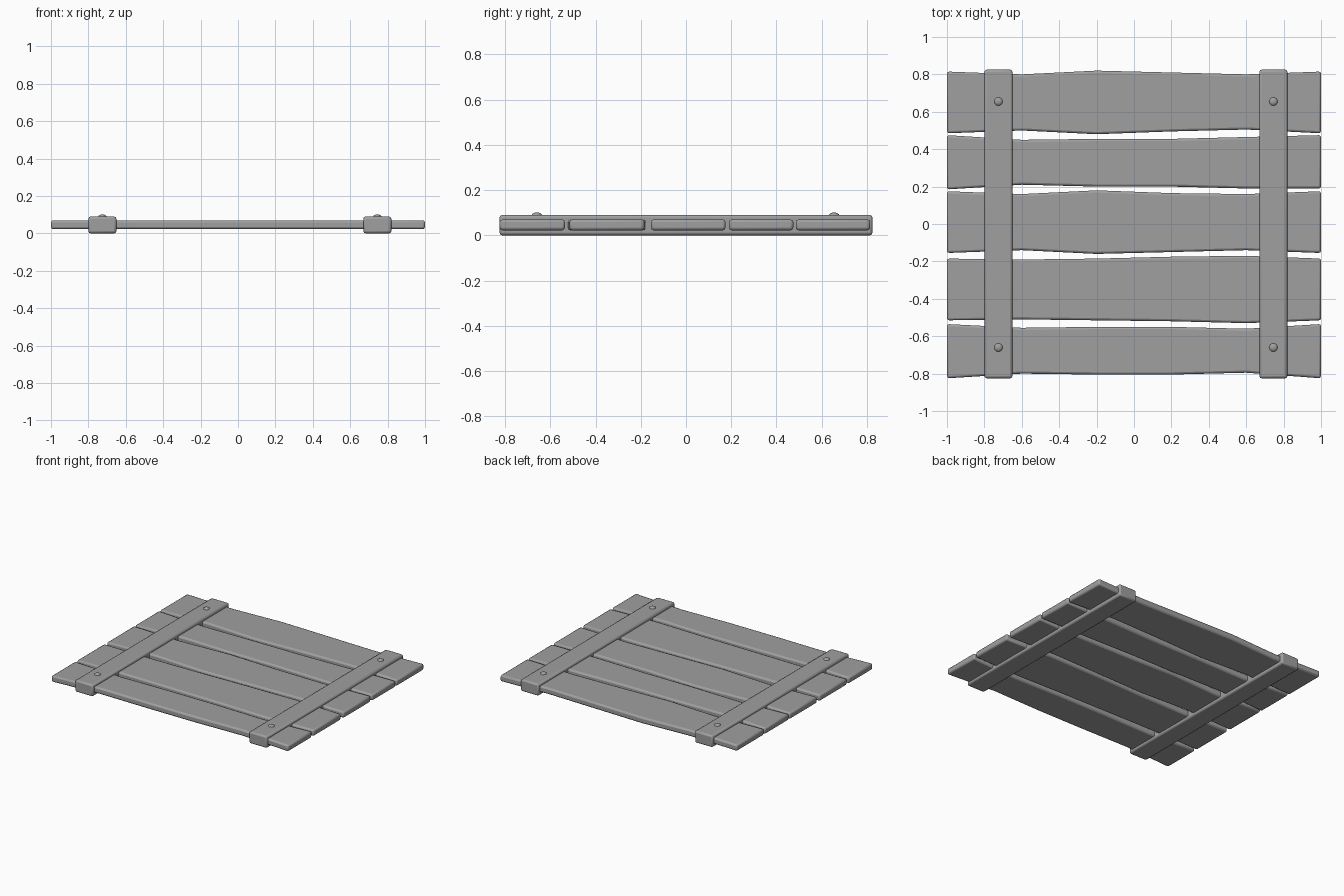
import bpy, bmesh
from math import radians

if "Cube" in bpy.data.objects:
    bpy.data.objects.remove(bpy.data.objects["Cube"], do_unlink=True)

grey = bpy.data.materials.new("weathered_grey")
grey.use_nodes = True
colour = (0.35, 0.35, 0.35, 1)
grey.diffuse_color = colour
grey.node_tree.nodes["Principled BSDF"].inputs["Base Color"].default_value = colour


def finish(bm, name, bevel=0, segments=2):
    """Turn a bmesh into a grey, softly bevelled object."""
    bmesh.ops.recalc_face_normals(bm, faces=bm.faces)
    mesh = bpy.data.meshes.new(name)
    bm.to_mesh(mesh)
    bm.free()
    mesh.materials.append(grey)
    obj = bpy.data.objects.new(name, mesh)
    bpy.context.collection.objects.link(obj)
    if bevel:
        mod = obj.modifiers.new("soft_edges", "BEVEL")
        mod.width = bevel
        mod.segments = segments
        mod.limit_method = "ANGLE"
        mod.angle_limit = radians(40)
    bpy.ops.object.select_all(action="DESELECT")
    obj.select_set(True)
    bpy.context.view_layer.objects.active = obj
    bpy.ops.object.shade_smooth_by_angle(angle=radians(50))
    return obj


def plank(name, back, front, bottom=0.022, top=0.07):
    """Board with wavy long edges, given in hundredths at even stations."""
    bm = bmesh.new()
    rings = []
    for i, (b, f) in enumerate(zip(back, front)):
        x = -1 + 2 * i / (len(back) - 1)
        corners = ((f, bottom), (b, bottom), (b, top), (f, top))
        rings.append([bm.verts.new((x, y / 100, z)) for y, z in corners])
    for r, s in zip(rings, rings[1:]):
        for k in range(4):
            n = (k + 1) % 4
            bm.faces.new((r[k], r[n], s[n], s[k]))
    bm.faces.new(rings[0])
    bm.faces.new(rings[-1])
    finish(bm, name, 0.012)


def batten(name, x, width=0.15, depth=1.65, height=0.09):
    """Cross beam wrapping the boards."""
    bm = bmesh.new()
    bmesh.ops.create_cube(bm, size=1)
    for v in bm.verts:
        v.co = (x + v.co.x * width, v.co.y * depth, (v.co.z + 0.5) * height)
    finish(bm, name, 0.012)


def bolt(name, x, y, radius=0.023, base=0.088, rise=0.013):
    """Low domed bolt head."""
    bm = bmesh.new()
    bmesh.ops.create_uvsphere(bm, u_segments=16, v_segments=8, radius=1)
    for v in bm.verts:
        v.co = (x + v.co.x * radius, y + v.co.y * radius, base + v.co.z * rise)
    finish(bm, name)


# Boards, from back to front: back edge, then front edge
boards = (
    ((81.5, 80, 82, 81, 80, 81.5), (48.5, 50, 48, 49.5, 50.5, 48.5)),
    ((47.5, 45, 45.5, 45.5, 46.5, 47.5), (18.5, 21, 20, 20, 19, 19)),
    ((17.5, 16, 18, 16.5, 16, 17.5), (-15.5, -14, -16, -15, -14, -15.5)),
    ((-18.5, -19, -18.5, -17.5, -17, -18.5), (-51.5, -51, -51.5, -52, -53, -51.5)),
    ((-53.5, -55.5, -55, -55, -56, -53.5), (-82.5, -80, -80.5, -80.5, -79.5, -82.5)),
)
for number, (back, front) in enumerate(boards):
    plank(f"plank_{number + 1}", back, front)

# Cross battens with a bolt near each end
for side, x in (("right", -0.725), ("left", 0.745)):
    batten(f"{side}_batten", x)
    for end, y in (("front", -0.66), ("back", 0.655)):
        bolt(f"{side}_{end}_bolt", x, y)
